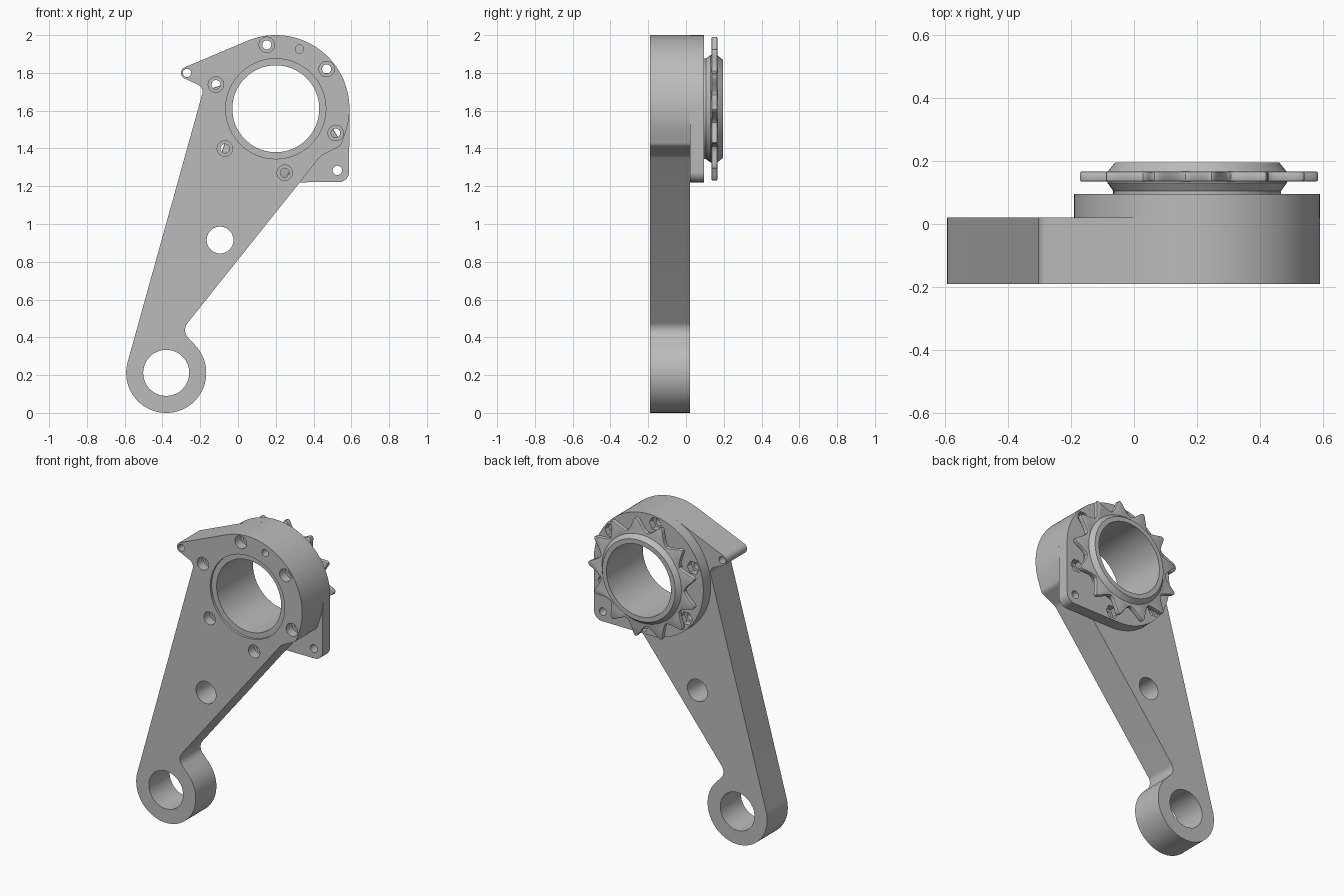
import bpy, bmesh
from math import sin, cos, tan, radians, pi, tau
from mathutils import Vector

cube = bpy.data.objects.get("Cube")
if cube:
    bpy.data.objects.remove(cube, do_unlink=True)

grey = bpy.data.materials.new("machined_grey")
grey.use_nodes = True
grey.diffuse_color = (0.5, 0.5, 0.5, 1)
grey.node_tree.nodes["Principled BSDF"].inputs["Base Color"].default_value = (0.5, 0.5, 0.5, 1)

HEAD = (0.2, 1.61)
HEAD_R = 0.39
BOSS = (-0.38, 0.212)
EAR = (-0.27, 1.8)
FRONT, ARM_BACK, PLATE_BACK = -0.19, 0.02, 0.095


def finish(name, bm):
    bmesh.ops.recalc_face_normals(bm, faces=bm.faces)
    mesh = bpy.data.meshes.new(name)
    bm.to_mesh(mesh)
    bm.free()
    mesh.materials.append(grey)
    obj = bpy.data.objects.new(name, mesh)
    bpy.context.collection.objects.link(obj)
    return obj


def arc(center, r, start, end, steps):
    angles = [radians(start + (end - start) * i / steps) for i in range(steps + 1)]
    return [(center[0] + r * cos(a), center[1] + r * sin(a)) for a in angles]


def fillet(before, corner, after, r, steps=8):
    """Round a corner between two straight edges."""
    c = Vector(corner)
    u, v = (Vector(before) - c).normalized(), (Vector(after) - c).normalized()
    half = u.angle(v) / 2
    p = c + u * r / tan(half)
    mid = c + (u + v).normalized() * r / sin(half)
    q = c + v * r / tan(half)
    a, b = p - mid, q - mid
    sweep = a.angle(b)
    return [tuple(mid + (a * sin((1 - i / steps) * sweep) + b * sin(i / steps * sweep)) / sin(sweep))
            for i in range(steps + 1)]


def prism(name, outline, y0, y1):
    """Extrude an x-z outline along y."""
    bm = bmesh.new()
    face = bm.faces.new([bm.verts.new((x, y0, z)) for x, z in outline])
    out = bmesh.ops.extrude_face_region(bm, geom=[face])
    moved = [g for g in out["geom"] if isinstance(g, bmesh.types.BMVert)]
    bmesh.ops.translate(bm, verts=moved, vec=(0, y1 - y0, 0))
    return finish(name, bm)


def lathe(name, center, profile, sides=32, closed=False):
    """Turn (radius, y) points about an axis along y."""
    bm = bmesh.new()
    rings = [[bm.verts.new((center[0] + r * cos(tau * i / sides), y,
                            center[1] + r * sin(tau * i / sides))) for i in range(sides)]
             for r, y in profile]
    pairs = list(zip(rings, rings[1:])) + ([(rings[-1], rings[0])] if closed else [])
    for a, b in pairs:
        for i in range(sides):
            j = (i + 1) % sides
            bm.faces.new((a[i], a[j], b[j], b[i]))
    bmesh.ops.remove_doubles(bm, verts=bm.verts, dist=1e-5)
    return finish(name, bm)


def apply(obj, mod):
    bpy.ops.object.select_all(action="DESELECT")
    bpy.context.view_layer.objects.active = obj
    obj.select_set(True)
    bpy.ops.object.modifier_apply(modifier=mod.name)


def drill(obj, center, profile, sides=32):
    """Cut a stepped hole, given as (radius, y) points."""
    points = [(0, profile[0][1])] + profile + [(0, profile[-1][1])]
    cutter = lathe("cutter", center, points, sides)
    cutter.hide_render = True
    mod = obj.modifiers.new("hole", "BOOLEAN")
    mod.operation, mod.solver, mod.object = "DIFFERENCE", "EXACT", cutter
    apply(obj, mod)
    bpy.data.objects.remove(cutter, do_unlink=True)


def through(r):
    return [(r, -0.4), (r, 0.4)]


def smooth(obj):
    bpy.ops.object.select_all(action="DESELECT")
    bpy.context.view_layer.objects.active = obj
    obj.select_set(True)
    bpy.ops.object.shade_smooth_by_angle(angle=radians(28))


# Arm outline: head, ear, lower boss, neck and shoulder
head = arc(HEAD, HEAD_R, -17, 114, 44)
ear = arc(EAR, 0.032, 114, 242, 10)
boss = arc(BOSS, 0.212, 164.4, 404, 56)
ear_root, neck = (-0.18, 1.722), (-0.30, 0.435)
shoulder, hip = (0.44, 1.362), (0.545, 1.415)
outline = (head + ear + fillet(ear[-1], ear_root, boss[0], 0.04)
           + boss + fillet(boss[-1], neck, shoulder, 0.06)
           + fillet(neck, shoulder, hip, 0.08)
           + fillet(shoulder, hip, head[0], 0.04))
arm = prism("arm", outline, FRONT, ARM_BACK)

# Mounting plate behind the head with one square corner
rim = arc(HEAD, HEAD_R, 0, 268, 80)
corner = (0.588, 1.222)
plate = prism("mounting_plate", rim + fillet(rim[-1], corner, rim[0], 0.055),
              ARM_BACK, PLATE_BACK)

# Large bores
SLEEVE_R = 0.265
for part in (arm, plate):
    drill(part, HEAD, through(SLEEVE_R), 80)
drill(arm, BOSS, through(0.122), 48)
drill(arm, (-0.095, 0.915), through(0.071), 40)

# Bolt circle: counterbored in front, hexagonal pockets behind
for k in range(6):
    a = radians(98 + 60 * k)
    spot = (HEAD[0] + 0.342 * cos(a), HEAD[1] + 0.342 * sin(a))
    drill(arm, spot, [(0.041, -0.4), (0.041, -0.13), (0.024, -0.13), (0.024, 0.4)], 24)
    drill(plate, spot, through(0.024), 24)
    drill(plate, spot, [(0.043, 0.055), (0.043, 0.4)], 6)

# Ear hole, plate corner hole and blind pin hole
drill(arm, EAR, through(0.022), 24)
drill(plate, (0.526, 1.284), through(0.025), 24)
drill(arm, (0.326, 1.926), [(0.022, -0.4), (0.022, -0.13)], 24)

# Sleeve through the head, flared into a hub behind
sleeve = lathe("hub_sleeve", HEAD,
               [(0.23, -0.175), (0.23, 0.195), (0.26, 0.195), (0.284, 0.165),
                (0.284, 0.13), (0.266, 0.105), (SLEEVE_R, -0.175)], 80, closed=True)

# Sprocket ring with thirteen pointed teeth
TEETH, STEPS = 13, 14
profile = []
for i in range(TEETH * STEPS):
    u = abs((i % STEPS) / STEPS * 2 - 1)
    r = min(0.385, 0.302 + 0.095 * u ** 1.7)
    a = tau * i / (TEETH * STEPS)
    profile.append((HEAD[0] + r * cos(a), HEAD[1] + r * sin(a)))
sprocket = prism("sprocket", profile, 0.135, 0.166)
drill(sprocket, HEAD, through(0.25), 80)
bevel = sprocket.modifiers.new("edge", "BEVEL")
bevel.width, bevel.segments, bevel.limit_method = 0.006, 2, "ANGLE"
bevel.angle_limit = pi / 3
apply(sprocket, bevel)

for part in (arm, plate, sleeve, sprocket):
    smooth(part)
